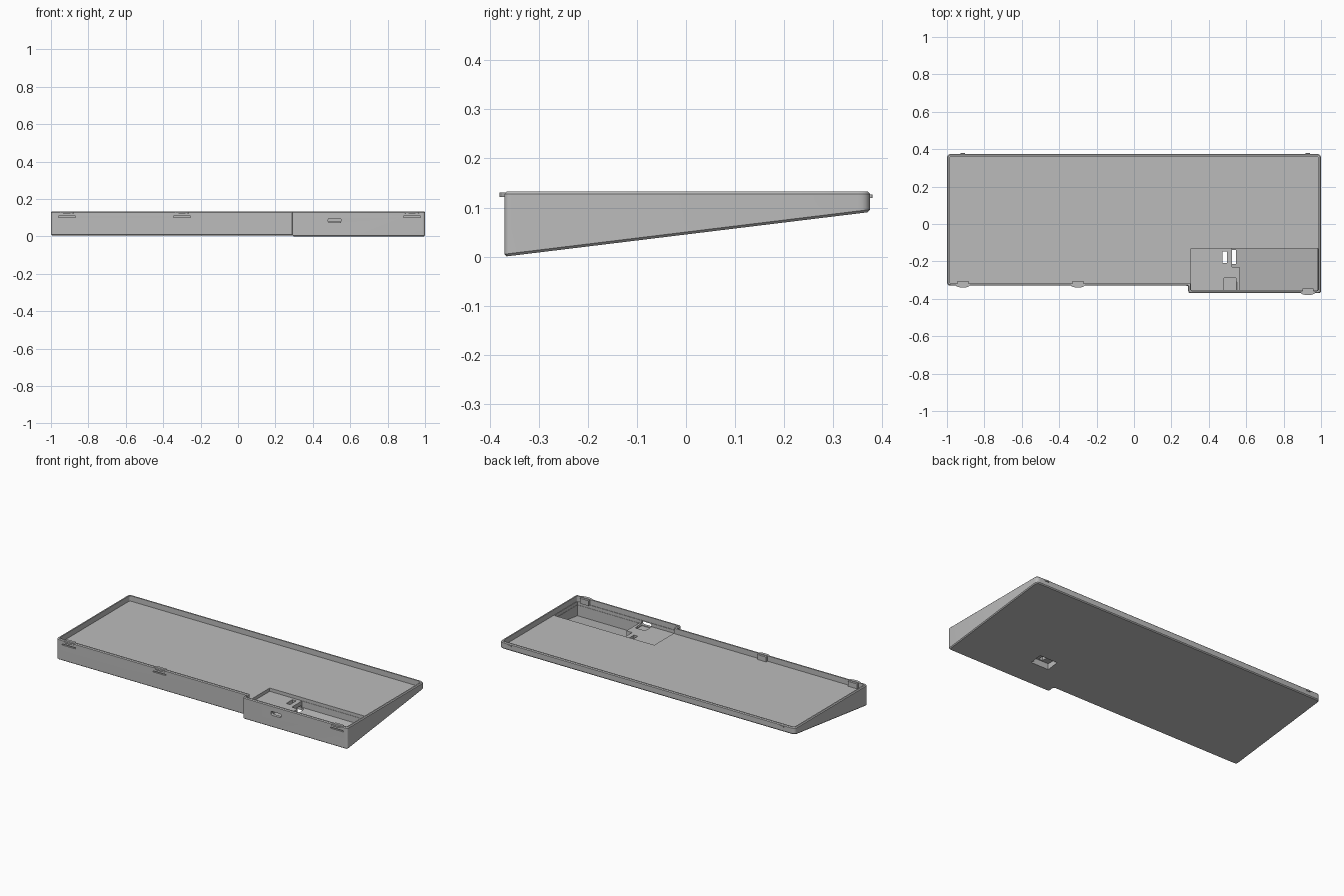
import bpy, bmesh, math
from mathutils import Vector

if "Cube" in bpy.data.objects:
    bpy.data.objects.remove(bpy.data.objects["Cube"], do_unlink=True)

grey = bpy.data.materials.new("case_grey")
grey.use_nodes = True
colour = (0.5, 0.5, 0.5, 1)
grey.diffuse_color = colour
grey.node_tree.nodes["Principled BSDF"].inputs["Base Color"].default_value = colour

TOP, FLOOR, SHELF = 0.133, 0.1, 0.08
FRONT, STEP, BACK = -0.37, -0.33, 0.375


def underside(y):
    return (y - FRONT) * 0.122


def pocket_floor(y):
    return underside(y) + 0.012


def rounded(points, radii, steps=5):
    """Round the corners of a polygon with quadratic arcs."""
    out = []
    for i, r in enumerate(radii):
        p = Vector(points[i])
        a = p + (Vector(points[i - 1]) - p).normalized() * r
        b = p + (Vector(points[(i + 1) % len(points)]) - p).normalized() * r
        for k in range(steps + 1):
            t = k / steps
            out.append(a * (1 - t) ** 2 + p * 2 * t * (1 - t) + b * t ** 2)
    return out


def prism(name, outline, low, high, chamfer=0):
    """Extrude an outline in z; low may be a height or a slope function."""
    base = low if callable(low) else (lambda y: low)
    bm = bmesh.new()
    bottom = [bm.verts.new((x, y, base(y))) for x, y in outline]
    top = [bm.verts.new((x, y, high)) for x, y in outline]
    caps = [bm.faces.new(bottom[::-1]), bm.faces.new(top)]
    n = len(outline)
    for i in range(n):
        j = (i + 1) % n
        bm.faces.new((bottom[i], bottom[j], top[j], top[i]))
    bmesh.ops.recalc_face_normals(bm, faces=bm.faces)
    if chamfer:
        edges = [e for f in caps for e in f.edges]
        bmesh.ops.bevel(bm, geom=edges, offset=chamfer, segments=1, affect='EDGES')
    mesh = bpy.data.meshes.new(name)
    bm.to_mesh(mesh)
    bm.free()
    mesh.materials.append(grey)
    ob = bpy.data.objects.new(name, mesh)
    bpy.context.collection.objects.link(ob)
    return ob


def rect(x0, x1, y0, y1):
    return [(x0, y0), (x1, y0), (x1, y1), (x0, y1)]


def cut(body, cutter):
    """Subtract a cutter, then remove it."""
    cutter.hide_render = True
    mod = body.modifiers.new("cut", 'BOOLEAN')
    mod.operation, mod.solver, mod.object = 'DIFFERENCE', 'EXACT', cutter
    graph = bpy.context.evaluated_depsgraph_get()
    mesh = bpy.data.meshes.new_from_object(body.evaluated_get(graph))
    body.modifiers.clear()
    body.data = mesh
    bpy.data.objects.remove(cutter, do_unlink=True)


def case_outline(w, radii):
    """Tray footprint with the wider front section, inset by w."""
    pts = [(-1 + w, STEP + w), (0.29 + w, STEP + w), (0.29 + w, FRONT + w),
           (1 - w, FRONT + w), (1 - w, BACK - w), (-1 + w, BACK - w)]
    return rounded(pts, radii)


# Wedge-shaped outer shell and its shallow tray
case = prism("tray_case", case_outline(0, (.02, .01, .012, .014, .025, .025)),
             underside, TOP, 0.005)
cut(case, prism("tray_cutter", case_outline(.013, (.01, .006, .006, .01, .014, .014)),
                FLOOR, 0.2))

# Pocket with a raised connector shelf and a deep sloping bay
cut(case, prism("shelf_cutter", rect(.306, .984, -.354, -.13), SHELF, 0.12))
bay = [(.565, -.352), (.982, -.352), (.982, -.132), (.525, -.132),
       (.525, -.23), (.565, -.23)]
cut(case, prism("bay_cutter", bay, pocket_floor, 0.11))

# Connector recess and opening in the front wall
cut(case, prism("connector_cutter", rect(.48, .545, -.352, -.29), 0.07, 0.11))
slot = prism("port_cutter", rounded(rect(.482, .55, .074, .097), [.009] * 4), -.02, .06)
for v in slot.data.vertices:
    x, z, d = v.co
    v.co = (x, FRONT + d, z)
slot.data.flip_normals()
cut(case, slot)

# Switch opening with a larger recess underneath
cut(case, prism("switch_recess_cutter", rect(.425, .545, -.215, -.14), -.1, 0.055))
cut(case, prism("switch_cutter", rect(.472, .498, -.208, -.148), 0.01, 0.12))

# Front latches: relief slot, rounded catch and inner block
for name, x, y in (("right", -.915, STEP), ("middle", -.3, STEP), ("left", .93, FRONT)):
    cut(case, prism("latch_slot_cutter", rect(x - .045, x + .045, y - .02, y + .009),
                    0.101, 0.108))
    arc = [(x - .038 * math.cos(math.pi * k / 10),
            y + .003 - .013 * math.sin(math.pi * k / 10)) for k in range(11)]
    prism(name + "_front_catch", arc, 0.122, 0.131)
    prism(name + "_latch_block", rect(x - .03, x + .03, y + .011, y + .026),
          FLOOR - .002, 0.13)

# Small rear catches
for name, x in (("right", -.915), ("left", .93)):
    prism(name + "_rear_catch",
          rounded(rect(x - .012, x + .012, BACK - .004, BACK + .005), [.002] * 4),
          0.119, 0.127)

# Flat machined shading with soft rounded corners
bpy.ops.object.select_all(action='DESELECT')
case.select_set(True)
bpy.context.view_layer.objects.active = case
bpy.ops.object.shade_smooth_by_angle(angle=math.radians(25))
